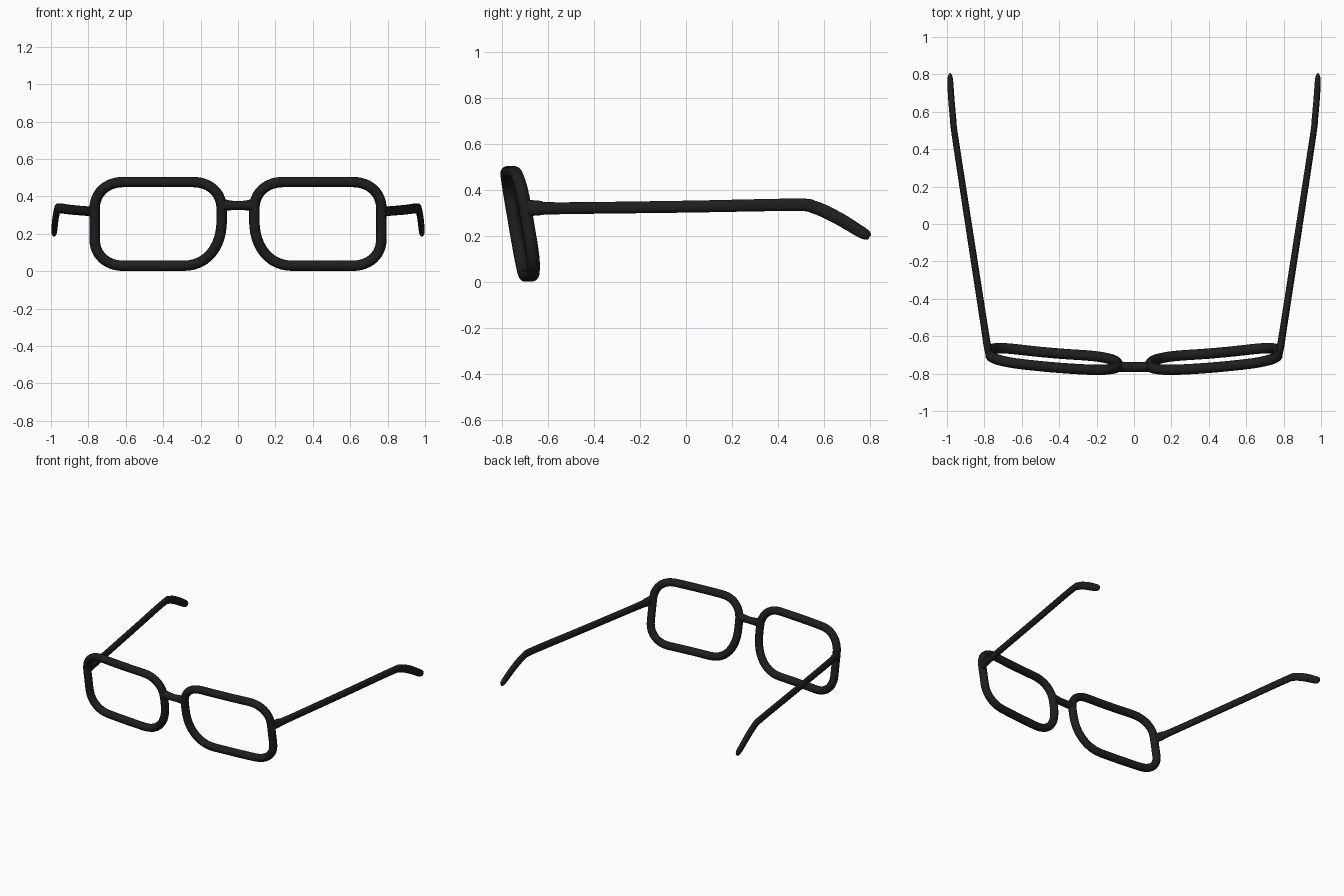
import bpy, bmesh, math
from mathutils import Vector

if "Cube" in bpy.data.objects:
    bpy.data.objects.remove(bpy.data.objects["Cube"])

black = bpy.data.materials.new("black_plastic")
black.diffuse_color = (0.013, 0.013, 0.013, 1)
black.use_nodes = True
black.node_tree.nodes["Principled BSDF"].inputs["Base Color"].default_value = black.diffuse_color


def sweep(name, path, radii, side, closed=False, n=16):
    """Loft elliptical rings along a path; side(tangent) gives the first section axis."""
    bm = bmesh.new()
    rings, k = [], len(path)
    for i, p in enumerate(path):
        a = path[i - 1] if (closed or i > 0) else p
        b = path[(i + 1) % k] if (closed or i < k - 1) else p
        t = (b - a).normalized()
        s = side(t)
        s = (s - t * s.dot(t)).normalized()
        u = t.cross(s)
        r1, r2 = radii[i]
        rings.append([bm.verts.new(p + s * r1 * math.cos(q) + u * r2 * math.sin(q))
                      for q in (2 * math.pi * j / n for j in range(n))])
    for i in range(k if closed else k - 1):
        r, q = rings[i], rings[(i + 1) % k]
        for j in range(n):
            bm.faces.new((r[j], r[(j + 1) % n], q[(j + 1) % n], q[j]))
    if not closed:
        bm.faces.new(rings[0])
        bm.faces.new(rings[-1])
    bmesh.ops.recalc_face_normals(bm, faces=bm.faces)
    me = bpy.data.meshes.new(name)
    bm.to_mesh(me)
    bm.free()
    me.materials.append(black)
    ob = bpy.data.objects.new(name, me)
    bpy.context.collection.objects.link(ob)
    for f in me.polygons:
        f.use_smooth = len(f.vertices) == 4
    return ob


def front_y(x, z):
    """Curved, tilted surface that the lens frames lie on."""
    return -0.746 + 0.058 * (abs(x) / 0.77) ** 2 - 0.17 * (z - 0.25)


def smooth_path(pts, steps=6):
    """Catmull-Rom through control points (any dimension)."""
    pts = [Vector(p) for p in pts]
    e = [2 * pts[0] - pts[1]] + pts + [2 * pts[-1] - pts[-2]]
    out = []
    for i in range(1, len(e) - 2):
        a, b, c, d = e[i - 1:i + 3]
        for s in range(steps):
            t = s / steps
            out.append(0.5 * (2 * b + (c - a) * t + (2 * a - 5 * b + 4 * c - d) * t * t
                              + (3 * b - a - 3 * c + d) * t ** 3))
    return out + [pts[-1]]


# Rim outline: rounded rectangle with a large cut at the lower nose corner
X0, X1, Z0, Z1 = 0.087, 0.767, 0.029, 0.477
corners = [(X1, Z1, 0.16, 0.15, 0), (X0, Z1, 0.16, 0.15, 1),
           (X0, Z0, 0.21, 0.25, 2), (X1, Z0, 0.16, 0.15, 3)]
outline = []
for cx, cz, rx, rz, quad in corners:
    ox = cx - rx if cx == X1 else cx + rx
    oz = cz - rz if cz == Z1 else cz + rz
    for j in range(13):
        q = math.radians(90 * quad + 90 * j / 12)
        c, s = math.cos(q), math.sin(q)
        ex = 0.9
        outline.append((ox + rx * math.copysign(abs(c) ** ex, c),
                        oz + rz * math.copysign(abs(s) ** ex, s)))
# Subdivide the long straights so they follow the front curve
dense = []
for i, (x, z) in enumerate(outline):
    x2, z2 = outline[(i + 1) % len(outline)]
    m = max(1, int(math.hypot(x2 - x, z2 - z) / 0.04))
    dense += [(x + (x2 - x) * j / m, z + (z2 - z) * j / m) for j in range(m)]

# Temple arm: x, y, z, half thickness across, half height
arm = smooth_path([
    (0.776, -0.690, 0.322, 0.020, 0.036), (0.786, -0.640, 0.322, 0.020, 0.032),
    (0.800, -0.550, 0.321, 0.019, 0.026), (0.885, 0.000, 0.328, 0.018, 0.026),
    (0.957, 0.470, 0.336, 0.017, 0.027), (0.967, 0.560, 0.325, 0.017, 0.028),
    (0.976, 0.660, 0.279, 0.017, 0.028), (0.982, 0.755, 0.222, 0.016, 0.026),
    (0.983, 0.785, 0.205, 0.013, 0.022), (0.983, 0.800, 0.196, 0.006, 0.013)])

for m, label in ((1, "right"), (-1, "left")):
    rim = [Vector((m * x, front_y(x, z), z)) for x, z in dense]
    sweep(label + "_rim", rim, [(0.028, 0.028)] * len(rim),
          lambda t: Vector((0, 1, 0.17)), closed=True)
    sweep(label + "_temple_arm", [Vector((m * p[0], p[1], p[2])) for p in arm],
          [(p[3], p[4]) for p in arm], lambda t: Vector((1, 0, 0)))

# Bridge over the nose, flared where it meets the rims
xs = [-0.085 + 0.17 * i / 10 for i in range(11)]
sweep("bridge", [Vector((x, -0.764, 0.351 + 0.6 * x * x)) for x in xs],
      [(0.027, 0.024 + 1.3 * x * x) for x in xs], lambda t: Vector((0, 1, 0)))
